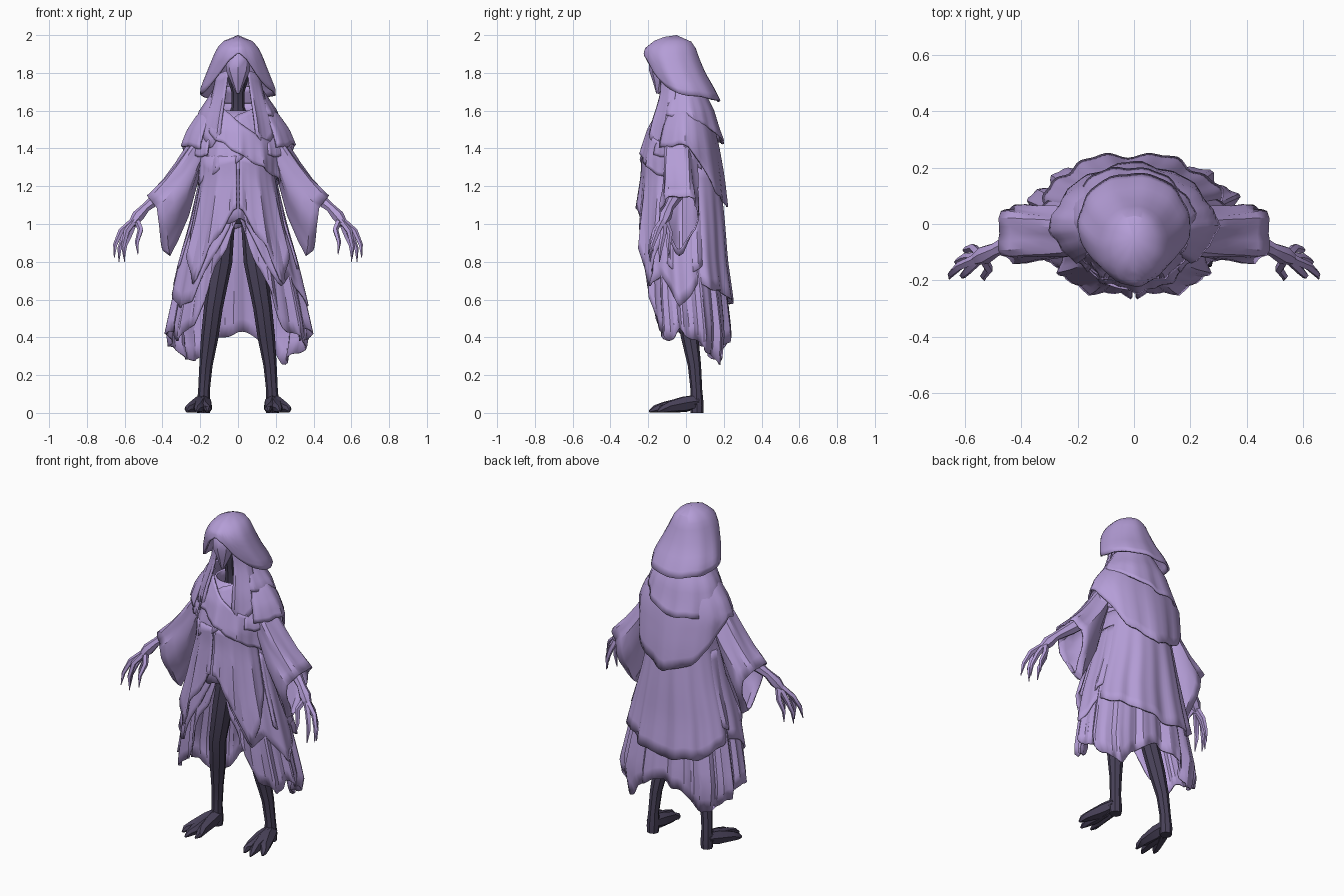
import bpy, bmesh, math
from mathutils import Vector

cube = bpy.data.objects.get("Cube")
if cube:
    bpy.data.objects.remove(cube, do_unlink=True)


def material(name, colour):
    m = bpy.data.materials.new(name)
    m.use_nodes = True
    m.diffuse_color = (*colour, 1)
    m.node_tree.nodes["Principled BSDF"].inputs["Base Color"].default_value = (*colour, 1)
    return m


LILAC = material("lilac cloth", (0.46, 0.34, 0.68))
DARK = material("dark violet skin", (0.066, 0.054, 0.1))


def interp(points, x):
    """Piecewise linear lookup; returns a list of values."""
    points = sorted(points)
    if x <= points[0][0]:
        return points[0][1:]
    for p, q in zip(points, points[1:]):
        if x <= q[0]:
            f = (x - p[0]) / (q[0] - p[0])
            return [u + (v - u) * f for u, v in zip(p[1:], q[1:])]
    return points[-1][1:]


def finish(name, rows, mat, closed=False, caps=False, mirror=False, thick=0.0, angle=30):
    """Skin rows of points into one object."""
    bm = bmesh.new()
    grid = [[bm.verts.new(p) for p in row] for row in rows]
    n = len(grid[0])
    for a, b in zip(grid, grid[1:]):
        for i in range(n if closed else n - 1):
            j = (i + 1) % n
            bm.faces.new((a[i], b[i], b[j], a[j]))
    if caps:
        bm.faces.new(grid[0])
        bm.faces.new(grid[-1][::-1])
    bmesh.ops.remove_doubles(bm, verts=bm.verts, dist=0.0005)
    if caps:
        bmesh.ops.recalc_face_normals(bm, faces=bm.faces)
    mesh = bpy.data.meshes.new(name)
    bm.to_mesh(mesh)
    bm.free()
    mesh.materials.append(mat)
    ob = bpy.data.objects.new(name, mesh)
    bpy.context.collection.objects.link(ob)
    if thick:
        s = ob.modifiers.new("Thickness", "SOLIDIFY")
        s.thickness, s.offset = thick, -1
    if mirror:
        ob.modifiers.new("Mirror", "MIRROR").use_mirror_merge = False
    bpy.ops.object.select_all(action="DESELECT")
    ob.select_set(True)
    bpy.context.view_layer.objects.active = ob
    bpy.ops.object.shade_smooth_by_angle(angle=math.radians(angle))


def cloth(name, top, hem, profile, arc=(-180, 180), folds=9, amp=0.012, rows=9,
          step=4, symmetric=True, mirror=False, power=1.0):
    """Draped shell. Angle 0 is the front; top and hem are (angle, z) lists,
    profile is a list of (z, half width, half depth, centre y).
    A power below 1 makes the cross-section squarer."""
    def squared(v):
        return math.copysign(abs(v) ** power, v)
    cols = round((arc[1] - arc[0]) / step)
    grid = []
    for r in range(rows + 1):
        t = r / rows
        row = []
        for c in range(cols + 1):
            deg = arc[0] + (arc[1] - arc[0]) * c / cols
            a = math.radians(deg)
            key = abs(deg) if symmetric else deg
            z0, z1 = interp(top, key)[0], interp(hem, key)[0]
            z = z0 + (z1 - z0) * t
            rx, ry, cy = interp(profile, z)
            wave = math.sin(folds * a + 1.3) + 0.6 * math.sin((2 * folds + 1) * a + 0.5)
            k = amp * t * wave
            z += amp * 0.8 * t * math.sin((folds + 2) * a)
            row.append(((rx + k) * squared(math.sin(a)),
                        cy - (ry + k) * squared(math.cos(a)), z))
        grid.append(row)
    finish(name, grid, LILAC, thick=0.01, mirror=mirror)


def grow(profile, wide, deep, back=0.0):
    """Profile enlarged for an outer layer."""
    return [(z, rx + wide, ry + deep, cy + back) for z, rx, ry, cy in profile]


def tube(name, path, mat, sides=7, mirror=True):
    """Tapered limb through (x, y, z, radius) points."""
    pts = [Vector(p[:3]) for p in path]
    grid = []
    for i, p in enumerate(pts):
        d = (pts[min(i + 1, len(pts) - 1)] - pts[max(i - 1, 0)]).normalized()
        u = d.cross(Vector((0, 1, 0.05))).normalized()
        v = d.cross(u)
        r = path[i][3]
        grid.append([p + r * (u * math.cos(s) + v * math.sin(s))
                     for s in (2 * math.pi * k / sides for k in range(sides))])
    finish(name, grid, mat, closed=True, caps=True, mirror=mirror, angle=40)


# Hood with raised front opening and low back
cloth("hood", [(0, 2.0)],
      [(0, 1.91), (22, 1.865), (40, 1.78), (55, 1.715), (75, 1.69), (110, 1.675), (180, 1.65)],
      [(1.64, .203, .17, .02), (1.72, .198, .158, -.008), (1.8, .166, .152, -.048),
       (1.88, .134, .146, -.076), (1.93, .112, .133, -.08), (1.97, .075, .095, -.07),
       (1.99, .042, .055, -.06), (2.0, 0, 0, -.05)], folds=5, amp=.004, rows=10, step=8)

# Face mask, head and neck
tube("face_mask", [(0, -.12, 1.92, .035), (0, -.13, 1.87, .066), (0, -.135, 1.81, .062),
                   (0, -.14, 1.75, .036), (0, -.15, 1.69, .008)], LILAC, 8, False)
tube("head_and_neck", [(0, -.06, 1.86, .06), (0, -.07, 1.78, .06), (0, -.07, 1.7, .035),
                       (0, -.06, 1.62, .035), (0, -.03, 1.52, .07)], DARK, 8, False)

# Drapes falling from the hood beside the face
cloth("hood_drape", [(22, 1.82), (80, 1.78)], [(22, 1.5), (45, 1.4), (80, 1.52)],
      [(1.4, .215, .2, -.03), (1.55, .185, .165, -.03), (1.65, .155, .13, -.03),
       (1.72, .135, .115, -.03), (1.83, .11, .11, -.04)],
      arc=(27, 77), folds=12, amp=.006, step=5, mirror=True)

# Collar and shoulder capes
cloth("collar", [(0, 1.73)], [(35, 1.57), (60, 1.57), (95, 1.57), (140, 1.5), (180, 1.43)],
      [(1.42, .25, .195, .015), (1.5, .235, .17, .01), (1.6, .205, .15, 0),
       (1.66, .165, .125, -.005), (1.73, .12, .1, -.01)],
      arc=(42, 318), folds=7, amp=.006, step=6)
cloth("shoulder_cape", [(0, 1.64)],
      [(40, 1.4), (75, 1.42), (95, 1.42), (118, 1.3), (140, 1.16), (180, 1.09),
       (220, 1.16), (242, 1.3), (265, 1.42), (320, 1.4)],
      [(1.08, .27, .203, .017), (1.25, .285, .195, .007), (1.42, .298, .178, -.005),
       (1.5, .268, .158, -.005), (1.58, .215, .13, -.005), (1.64, .155, .11, 0)],
      arc=(42, 318), folds=8, amp=.006, step=6)
cloth("under_cape", [(40, 1.5)], [(40, 1.36), (80, 1.36), (130, 1.28)],
      [(1.28, .285, .18, -.02), (1.4, .275, .172, -.02), (1.5, .235, .145, -.01)],
      arc=(35, 125), folds=11, amp=.008, mirror=True)

# Tunic and crossed chest wraps
body = [(.95, .245, .205, -.03), (1.15, .205, .195, -.03), (1.35, .195, .19, -.03),
        (1.5, .175, .15, -.03), (1.6, .11, .1, -.03)]
cloth("tunic", [(0, 1.6)], [(0, 1.03), (15, 1.0), (180, .98)], body, folds=11, amp=.01)
cloth("inner_chest_wrap", [(-80, 1.42), (0, 1.58), (50, 1.62)],
      [(-80, 1.2), (0, 1.33), (60, 1.46), (80, 1.5)], grow(body, .014, .014),
      arc=(-80, 70), folds=10, amp=.007, symmetric=False)
cloth("outer_chest_wrap", [(-50, 1.63), (-15, 1.58), (30, 1.47), (80, 1.4)],
      [(-60, 1.5), (-20, 1.42), (30, 1.31), (80, 1.22)], grow(body, .024, .024),
      arc=(-55, 80), folds=10, amp=.007, symmetric=False)

# Skirts: each parts in an inverted V at the front
skirt = [(.22, .34, .2, .015), (.42, .382, .215, .02), (.6, .345, .212, .005),
         (.8, .3, .2, -.01), (1.0, .245, .185, -.01), (1.25, .19, .16, -.01)]
cloth("under_skirt", [(0, 1.22)],
      [(0, 1.05), (6, .98), (13, .85), (22, .76), (29, .62), (38, .46), (60, .38), (75, .44),
       (92, .4), (118, .32), (140, .26), (160, .38), (180, .43)],
      skirt, folds=13, amp=.014, rows=12, step=3, power=.94)
cloth("outer_skirt", [(0, 1.3)],
      [(-180, .58), (-140, .6), (-105, .7), (-80, .66), (-60, .55), (-42, .6), (-28, .78),
       (-8, 1.0), (0, 1.2), (8, 1.0), (26, .82), (38, .66), (58, .74), (80, .56),
       (105, .68), (140, .64), (180, .58)],
      grow(skirt, .012, .03, .002), folds=9, amp=.01, rows=11, step=3, symmetric=False,
      power=.94)
cloth("front_panel", [(0, 1.36)], [(4, 1.08), (28, .88), (44, .68), (72, 1.0)],
      grow(skirt, .018, .055, -.01), arc=(2, 72), folds=13, amp=.01, mirror=True, power=.94)
cloth("side_panel", [(75, 1.2)], [(70, .78), (95, .72), (130, .86)],
      grow(skirt, .012, .032), arc=(70, 130), folds=10, amp=.012, mirror=True, power=.94)

# Bell sleeves with hanging cuffs
sleeve = []
for x, z, r, drop in [(.17, 1.44, .065, 0), (.225, 1.355, .075, .03), (.285, 1.26, .08, .15),
                      (.345, 1.18, .083, .2), (.39, 1.125, .09, .22), (.43, 1.085, .09, .15)]:
    ring = []
    for k in range(24):
        s = 2 * math.pi * k / 24
        low = max(0, -math.sin(s))
        rr = r * (1 + .12 * math.sin(5 * s + 8 * x))
        ring.append((x + rr * (.6 * math.sin(s) + .3 * low),
                     -.035 + rr * math.cos(s) * (1.15 - .25 * low),
                     z + .75 * rr * math.sin(s) - drop * low))
    sleeve.append(ring[::-1])
finish("sleeves", sleeve, LILAC, closed=True, mirror=True, thick=.009)

# Arms and clawed hands
tube("forearms", [(.3, -.02, 1.25, .045), (.41, -.05, 1.15, .037), (.49, -.09, 1.085, .025),
                  (.53, -.11, 1.04, .034), (.56, -.125, 1.0, .022)], LILAC)
for label, (kx, ky, kz), (tx, ty, tz) in [
        ("index_fingers", (.59, -.165, .96), (.6, -.19, .8)),
        ("middle_fingers", (.62, -.15, .96), (.655, -.195, .82)),
        ("ring_fingers", (.6, -.12, .94), (.63, -.14, .8)),
        ("little_fingers", (.57, -.085, .95), (.6, -.09, .82)),
        ("thumbs", (.515, -.16, .97), (.53, -.2, .84))]:
    tube(label, [(.54, -.115, 1.03, .018), (kx, ky, kz, .016),
                 ((kx + tx) / 2 + .012, (ky + ty) / 2 - .005, (kz + tz) / 2, .012),
                 (tx, ty, tz, .002)], LILAC, 5)

# Legs and feet
tube("hips", [(0, 0, 1.15, .12), (0, 0, 1.07, .11), (0, 0, 1.0, .06)], DARK, 8, False)
tube("legs", [(.065, 0, 1.03, .05), (.09, -.01, .8, .06), (.13, -.01, .56, .05),
              (.15, .02, .4, .046), (.17, .045, .25, .035), (.18, .055, .12, .031),
              (.182, .058, .04, .036), (.182, .058, .0, .034)], DARK, 8)
for label, x, y in (("inner_toes", .16, -.175), ("middle_toes", .215, -.195),
                    ("outer_toes", .265, -.15)):
    tube(label, [(.183, .06, .06, .036), (.183 + (x - .183) * .3, -.01, .045, .042),
                 (.183 + (x - .183) * .75, y * .6, .03, .03), (x, y * .85, .02, .02),
                 (x + .005, y, .008, .006)], DARK, 6)
